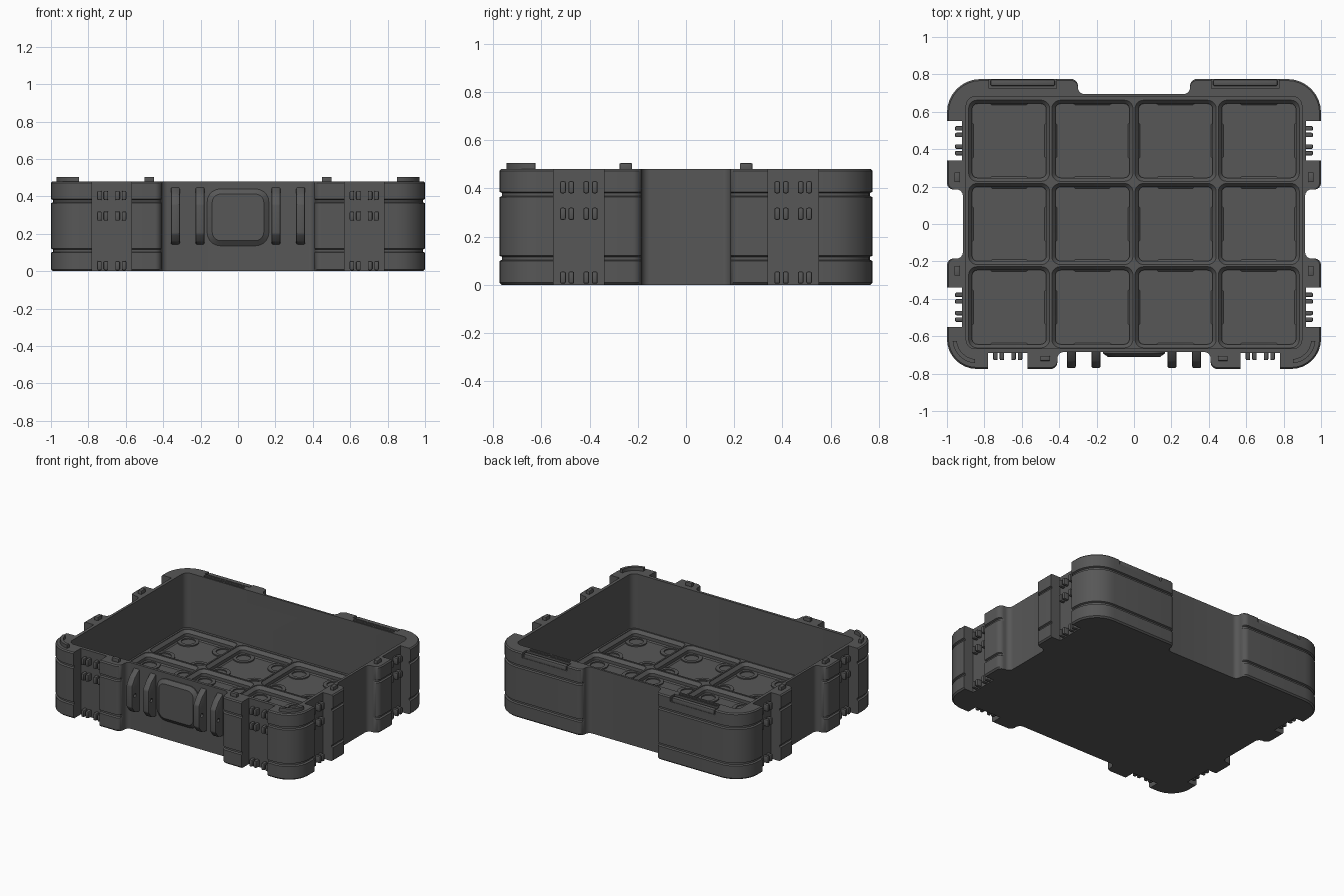
import bpy, bmesh, math
from mathutils import Vector

cube = bpy.data.objects.get("Cube")
if cube:
    bpy.data.objects.remove(cube, do_unlink=True)

grey = bpy.data.materials.new("dark_grey_plastic")
grey.use_nodes = True
grey.diffuse_color = (0.095, 0.095, 0.095, 1)
grey.node_tree.nodes["Principled BSDF"].inputs["Base Color"].default_value = grey.diffuse_color


def rounded(corners, steps=8):
    """Turn (x, y, radius) corners into a filleted outline."""
    out = []
    for i, (x, y, r) in enumerate(corners):
        p = Vector((x, y))
        if r == 0:
            out.append(p)
            continue
        a = (Vector(corners[i - 1][:2]) - p).normalized()
        b = (Vector(corners[(i + 1) % len(corners)][:2]) - p).normalized()
        centre = p + (a + b) * r
        for k in range(steps + 1):
            t = k / steps * math.pi / 2
            out.append(centre - b * r * math.cos(t) - a * r * math.sin(t))
    return out


def rect(hx, hy, r, cx=0, cy=0, steps=5):
    return rounded([(cx + sx * hx, cy + sy * hy, r)
                    for sx, sy in ((-1, -1), (1, -1), (1, 1), (-1, 1))], steps)


def circle(r, cx, cy, n=20):
    return [Vector((cx + r * math.cos(k * math.tau / n), cy + r * math.sin(k * math.tau / n)))
            for k in range(n)]


def loft(bm, layers, wrap=False, place=lambda p, h: (p.x, p.y, h)):
    """Skin a stack of (outline, height) layers; capped, or wrapped into a ring."""
    rings = [[bm.verts.new(place(p, h)) for p in pts] for pts, h in layers]
    pairs = list(zip(rings, rings[1:] + rings[:1])) if wrap else list(zip(rings, rings[1:]))
    for lo, hi in pairs:
        for i in range(len(lo)):
            j = (i + 1) % len(lo)
            bm.faces.new((lo[i], lo[j], hi[j], hi[i]))
    if not wrap:
        bm.faces.new(rings[0][::-1])
        bm.faces.new(rings[-1])


def box(bm, x0, x1, y0, y1, z0, z1, bevel=0.0):
    pts = rect((x1 - x0) / 2, (y1 - y0) / 2, 0, (x0 + x1) / 2, (y0 + y1) / 2)
    tmp = bmesh.new()
    loft(tmp, [(pts, z0), (pts, z1)])
    if bevel:
        bmesh.ops.bevel(tmp, geom=tmp.edges[:], offset=bevel, segments=2,
                        profile=0.5, affect='EDGES')
    mesh = bpy.data.meshes.new("tmp")
    tmp.to_mesh(mesh)
    tmp.free()
    bm.from_mesh(mesh)
    bpy.data.meshes.remove(mesh)


def finish(bm, name):
    bmesh.ops.recalc_face_normals(bm, faces=bm.faces[:])
    mesh = bpy.data.meshes.new(name)
    bm.to_mesh(mesh)
    bm.free()
    mesh.materials.append(grey)
    obj = bpy.data.objects.new(name, mesh)
    bpy.context.collection.objects.link(obj)
    return obj


def activate(obj):
    bpy.ops.object.select_all(action='DESELECT')
    obj.select_set(True)
    bpy.context.view_layer.objects.active = obj


def cut(obj, cutter):
    mod = obj.modifiers.new("cut", 'BOOLEAN')
    mod.operation, mod.solver, mod.object = 'DIFFERENCE', 'EXACT', cutter
    activate(obj)
    bpy.ops.object.modifier_apply(modifier=mod.name)
    bpy.data.objects.remove(cutter, do_unlink=True)


def smooth(obj):
    activate(obj)
    bpy.ops.object.shade_smooth_by_angle(angle=math.radians(30))


# Tray outline: rounded bumpers, latch recesses and shallow waists
def tray_outline(d):
    X, Y, f = 1 - d, 0.775 - d, 0.035
    half = [(0.41, -0.685, f), (0.41, -Y, f), (0.57, -Y, 0), (0.57, -0.69, 0),
            (0.78, -0.69, 0), (0.78, -Y, 0), (X, -Y, 0.16 - d), (X, -0.55, 0),
            (0.92, -0.55, 0), (0.92, -0.34, 0), (X, -0.34, 0), (X, -0.185, f),
            (0.915, -0.185, f), (0.915, 0.185, f), (X, 0.185, f), (X, 0.34, 0),
            (0.92, 0.34, 0), (0.92, 0.55, 0), (X, 0.55, 0), (X, Y, 0.18 - d),
            (0.3, Y, f), (0.3, 0.695, f)]
    return rounded(half + [(-x, y, r) for x, y, r in reversed(half)])


bm = bmesh.new()
levels = [(0, 0.01), (0.01, 0)]
for z in (0.11, 0.375):  # groove bands
    levels += [(z - 0.011, 0), (z - 0.006, 0.012), (z + 0.006, 0.012), (z + 0.011, 0)]
levels += [(0.472, 0), (0.48, 0.008)]
loft(bm, [(tray_outline(d), z) for z, d in levels])
tray = finish(bm, "tray_body")

# Storage cavity
FLOOR, RIDGE, PITCH = 0.03, 0.085, 0.445
bm = bmesh.new()
hollow = rect(0.897, 0.673, 0.045, 0, 0.007)
loft(bm, [(hollow, RIDGE), (hollow, 0.6)])
cut(tray, finish(bm, "cavity_cutter"))

# Grid cells in the floor, and slots in the rear rim
cells = [((i - 1.5) * PITCH, (j - 1) * PITCH) for i in range(4) for j in range(3)]
bm = bmesh.new()
for cx, cy in cells:
    loft(bm, [(rect(h, h, r, cx, cy), z) for h, r, z in (
        (0.19, 0.02, FLOOR), (0.198, 0.028, 0.038), (0.198, 0.028, 0.06),
        (0.217, 0.045, RIDGE - 0.004), (0.217, 0.045, 0.1))])
for s in (-1, 1):
    box(bm, s * 0.595 - 0.18, s * 0.595 + 0.18, 0.725, 0.8, 0.445, 0.52)
    for t in (-1, 1):
        pill = rect(0.08, 0.01, 0.009, s * 0.6 + t * 0.083, 0.702)
        loft(bm, [(pill, 0.472), (pill, 0.5)])
cut(tray, finish(bm, "cell_cutter"))
smooth(tray)

# Raised rings around the round sockets in every cell
bm = bmesh.new()
for cx, cy in cells:
    for sx in (-1, 1):
        for sy in (-1, 1):
            x, y = cx + sx * 0.14, cy + sy * 0.138
            loft(bm, [(circle(r, x, y), z) for r, z in (
                (0.072, FLOOR - 0.01), (0.072, FLOOR + 0.008),
                (0.047, FLOOR + 0.008), (0.047, FLOOR - 0.01))], wrap=True)
smooth(finish(bm, "cell_socket_rings"))

# Latch knuckles in the recesses: three rows of four
bm = bmesh.new()
for s in (-1, 1):
    for z0, z1 in ((0.005, 0.055), (0.27, 0.32), (0.38, 0.43)):
        for off in (-0.066, -0.031, 0.031, 0.066):
            c = s * (0.675 + off)
            box(bm, c - 0.012, c + 0.012, -0.728, -0.68, z0, z1, 0.007)
            for side in (-1, 1):
                c = s * (0.445 + off)
                xa, xb = sorted((side * 0.91, side * 0.957))
                box(bm, xa, xb, c - 0.012, c + 0.012, z0, z1, 0.007)
smooth(finish(bm, "latch_knuckles"))

# Stacking pegs on the rim: small blocks and curved corner pegs
bm = bmesh.new()
for s in (-1, 1):
    box(bm, s * 0.475 - 0.026, s * 0.475 + 0.026, -0.732, -0.705, 0.47, 0.505, 0.004)
    for y in (-0.25, 0.25):
        box(bm, s * 0.947 - 0.014, s * 0.947 + 0.014, y - 0.026, y + 0.026, 0.47, 0.505, 0.004)
    angles = [math.radians(-5 - 8 * k) for k in range(11)]
    arc = [(r, a) for r, seq in ((0.13, angles), (0.108, angles[::-1])) for a in seq]
    pts = [Vector((s * (0.84 + r * math.cos(a)), -0.615 + r * math.sin(a))) for r, a in arc]
    loft(bm, [(pts, 0.47), (pts, 0.505)])
smooth(finish(bm, "stacking_pegs"))

# Hinge bars in the rear rim slots
bm = bmesh.new()
for s in (-1, 1):
    box(bm, s * 0.595 - 0.172, s * 0.595 + 0.172, 0.738, 0.772, 0.43, 0.476, 0.008)
smooth(finish(bm, "rear_hinge_bars"))

# Front latch ribs with a pin hole
bm = bmesh.new()
side_profile = [Vector(p) for p in ((-0.67, 0.14), (-0.735, 0.155), (-0.77, 0.2),
                                    (-0.77, 0.36), (-0.735, 0.41), (-0.67, 0.46))]
for x in (-0.335, -0.203, 0.203, 0.335):
    loft(bm, [(side_profile, x - 0.024), (side_profile, x + 0.024)],
         place=lambda p, h: (h, p.x, p.y))
bmesh.ops.bevel(bm, geom=bm.edges[:], offset=0.008, segments=2, profile=0.5, affect='EDGES')
ribs = finish(bm, "front_latch_ribs")
bm = bmesh.new()
pin = circle(0.014, -0.738, 0.28, 12)
loft(bm, [(pin, -0.5), (pin, 0.5)], place=lambda p, h: (h, p.x, p.y))
cut(ribs, finish(bm, "pin_cutter"))
smooth(ribs)

# Front centre plate with chamfered border
bm = bmesh.new()
loft(bm, [(rect(w, h, r, 0, 0.288), y) for w, h, r, y in (
    (0.165, 0.152, 0.07, -0.67), (0.165, 0.152, 0.07, -0.692), (0.138, 0.125, 0.045, -0.712))],
    place=lambda p, h: (p.x, h, p.y))
smooth(finish(bm, "front_centre_plate"))
